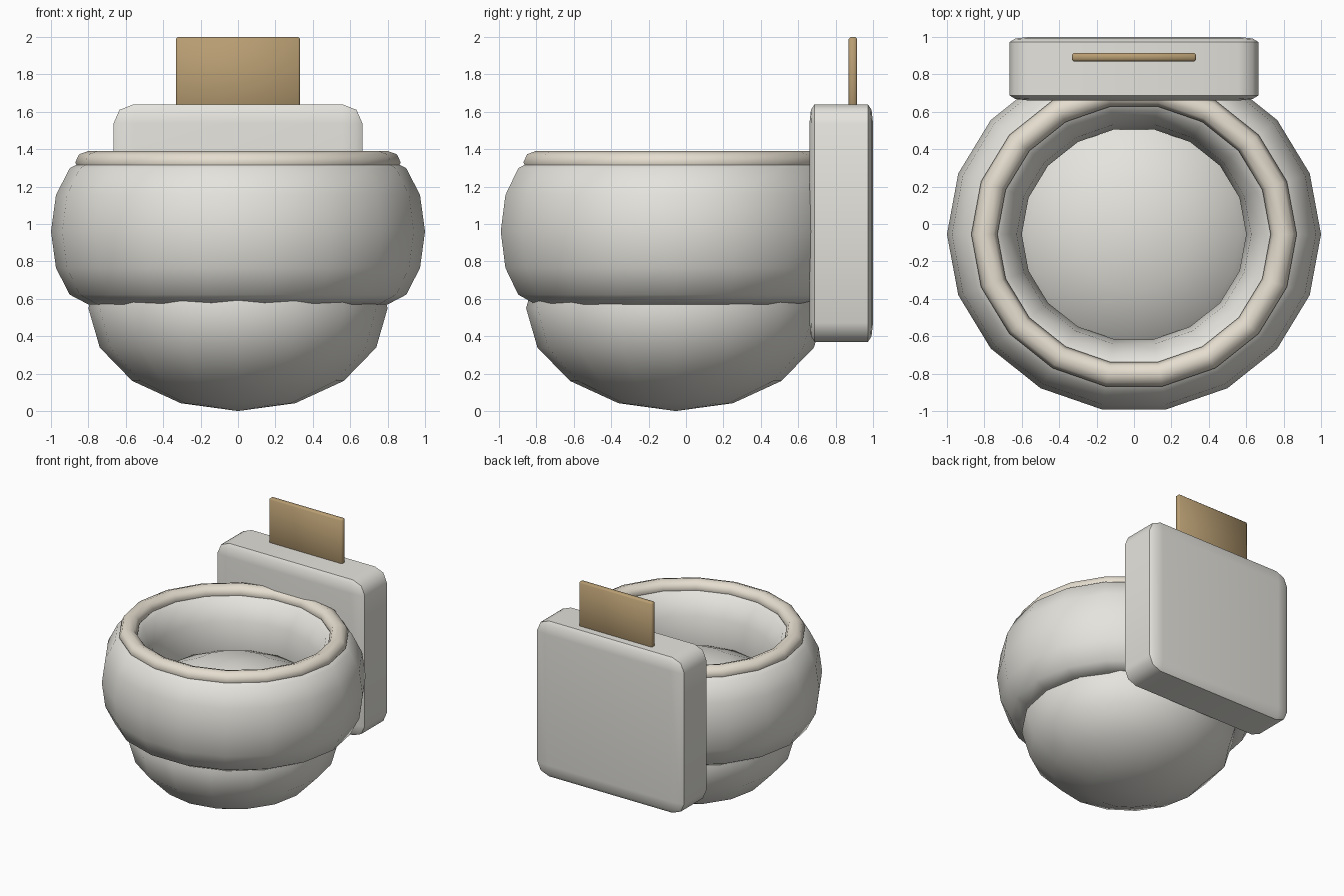
import bpy, bmesh, math

if "Cube" in bpy.data.objects:
    bpy.data.objects.remove(bpy.data.objects["Cube"])

CY = -0.055  # y of the round parts' shared axis


def material(name, rgb):
    m = bpy.data.materials.new(name)
    m.diffuse_color = (*rgb, 1)
    m.use_nodes = True
    m.node_tree.nodes["Principled BSDF"].inputs["Base Color"].default_value = m.diffuse_color
    return m


white = material("off_white", (0.78, 0.77, 0.72))
cream = material("cream", (0.78, 0.72, 0.62))
tan = material("tan", (0.48, 0.34, 0.17))


def finish(name, mat, angle=180):
    ob = bpy.context.object
    ob.name = name
    ob.data.materials.append(mat)
    bpy.ops.object.transform_apply(location=False, rotation=False, scale=True)
    bpy.ops.object.shade_smooth_by_angle(angle=math.radians(angle))
    return ob


def ring(name, mat, z, major, minor, scale, sides):
    bpy.ops.mesh.primitive_torus_add(location=(0, CY, z), major_radius=major, minor_radius=minor,
                                     major_segments=18, minor_segments=sides)
    bpy.context.object.scale = scale
    return finish(name, mat)


def rounded_box(name, mat, lo, hi, bevel, segments, relative=False):
    size = [b - a for a, b in zip(lo, hi)]
    bpy.ops.mesh.primitive_cube_add(size=1, location=[(a + b) / 2 for a, b in zip(lo, hi)])
    ob = bpy.context.object
    bm = bmesh.new()
    bm.from_mesh(ob.data)
    if not relative:  # bevel after sizing, so the bevel is even on all axes
        bmesh.ops.scale(bm, vec=size, verts=bm.verts)
    bmesh.ops.bevel(bm, geom=bm.edges[:], offset=bevel, segments=segments,
                    profile=0.5, affect='EDGES')
    if relative:  # bevel stretches along with the box
        bmesh.ops.scale(bm, vec=size, verts=bm.verts)
    bm.to_mesh(ob.data)
    bm.free()
    return finish(name, mat, 50)


# Lower bowl: a flattened ball whose top makes the floor inside the ring
bpy.ops.mesh.primitive_uv_sphere_add(segments=16, ring_count=8, radius=1, location=(0, CY, 0.55))
bpy.context.object.scale = (0.8, 0.8, 0.55)
finish("lower_bowl", white)

# Tall ring wall and the thin rim on top of it
ring("bowl_wall", white, 0.96, 0.8, 0.2, (1, 0.95, 1.95), 12)
ring("rim", cream, 1.33, 0.8, 0.07, (1, 0.95, 0.86), 8)

# Back tank and the upright panel standing in it
rounded_box("back_tank", white, (-0.665, 0.66, 0.37), (0.665, 1.0, 1.64), 0.08, 2, True)
rounded_box("top_panel", tan, (-0.332, 0.87, 1.55), (0.332, 0.915, 2.0), 0.01, 1)
